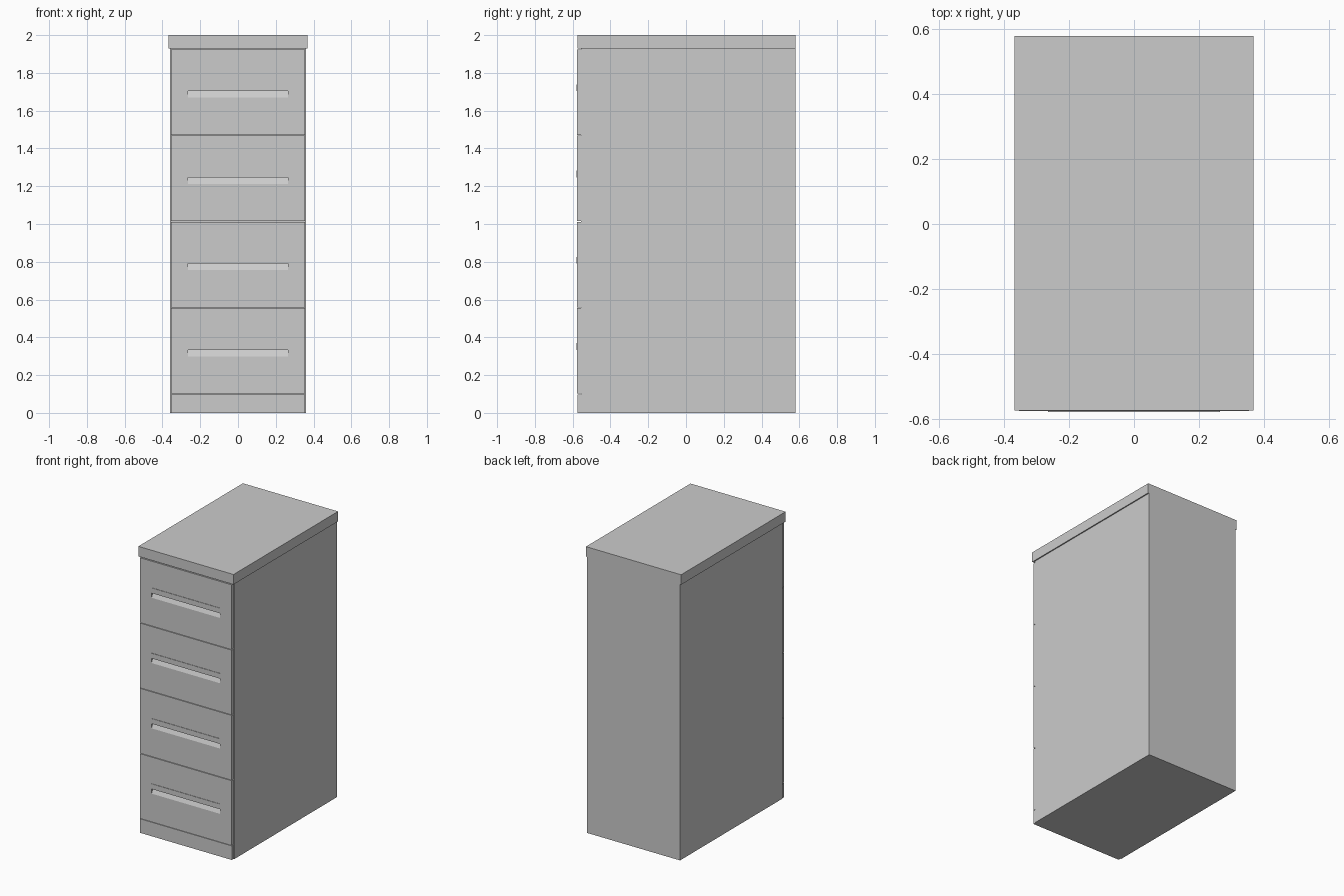
import bpy, bmesh

if "Cube" in bpy.data.objects:
    bpy.data.objects.remove(bpy.data.objects["Cube"])

FRONT = -0.577      # front plane of the drawers
CARCASS = -0.555    # front plane of the carcass behind them


def prism(name, profile, x0, x1):
    """Extrude a (y, z) profile along x."""
    bm = bmesh.new()
    face = bm.faces.new([bm.verts.new((x0, y, z)) for y, z in profile])
    ext = bmesh.ops.extrude_face_region(bm, geom=[face])
    moved = [v for v in ext["geom"] if isinstance(v, bmesh.types.BMVert)]
    bmesh.ops.translate(bm, verts=moved, vec=(x1 - x0, 0, 0))
    bmesh.ops.recalc_face_normals(bm, faces=bm.faces)
    mesh = bpy.data.meshes.new(name)
    bm.to_mesh(mesh)
    bm.free()
    obj = bpy.data.objects.new(name, mesh)
    bpy.context.collection.objects.link(obj)
    return obj


def box(name, half_x, y0, y1, z0, z1):
    return prism(name, [(y0, z0), (y1, z0), (y1, z1), (y0, z1)], -half_x, half_x)


def cut(target, cutter):
    mod = target.modifiers.new("recess", "BOOLEAN")
    mod.operation = "DIFFERENCE"
    mod.solver = "EXACT"
    mod.object = cutter
    bpy.context.view_layer.objects.active = target
    bpy.ops.object.modifier_apply(modifier=mod.name)
    bpy.data.objects.remove(cutter)


# Cabinet shell, overhanging top and base panel
box("carcass", 0.36, CARCASS, 0.58, 0.0, 1.93)
box("top_panel", 0.368, -0.575, 0.58, 1.93, 2.0)
box("base_panel", 0.355, FRONT + 0.002, CARCASS, 0.0, 0.098)

# Four drawers, each with a sloped finger recess under a slim pull lip
for i in range(4):
    z0 = 0.102 + i * 0.4567
    z1 = z0 + 0.4527
    drawer = box(f"drawer_front_{i + 1}", 0.355, FRONT, CARCASS, z0, z1)
    zb = z0 + 0.197
    cutter = prism("recess_cutter", [
        (FRONT - 0.02, zb), (FRONT, zb), (CARCASS - 0.004, zb + 0.038),
        (CARCASS - 0.004, zb + 0.068), (FRONT - 0.02, zb + 0.068)], -0.265, 0.265)
    cut(drawer, cutter)
    box(f"pull_lip_{i + 1}", 0.265, -0.58, -0.572, zb + 0.034, zb + 0.07)
